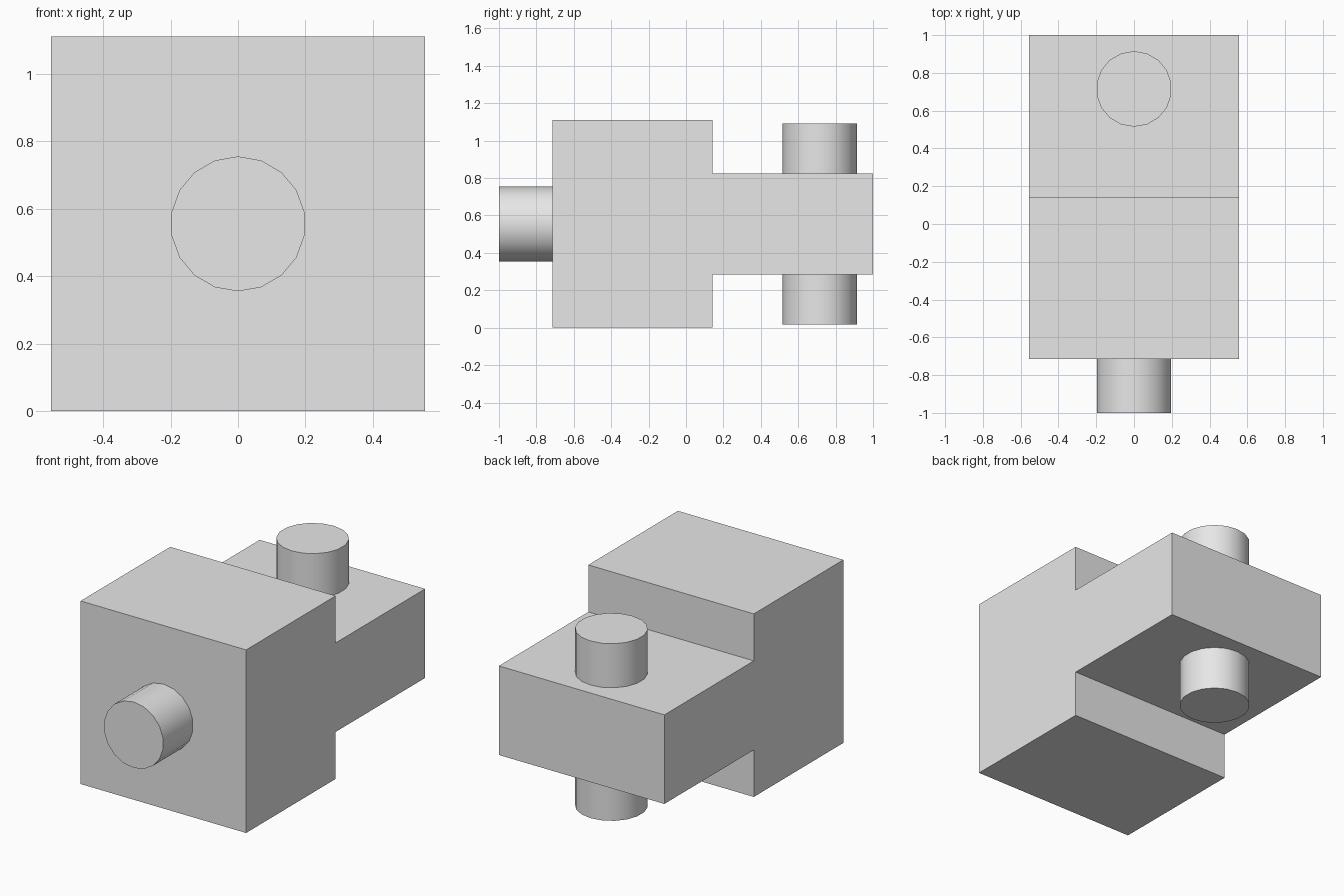
import bpy, bmesh, math

cube = bpy.data.objects.get("Cube")
if cube:
    bpy.data.objects.remove(cube, do_unlink=True)

HALF_WIDTH = 0.555
HEIGHT = 1.11
MID = HEIGHT / 2

grey = bpy.data.materials.new("light grey")
grey.use_nodes = True
grey.diffuse_color = (0.8, 0.8, 0.8, 1)
grey.node_tree.nodes["Principled BSDF"].inputs["Base Color"].default_value = (0.8, 0.8, 0.8, 1)


def extruded_body(name, profile):
    """Extrude a side (y, z) profile across the full width."""
    bm = bmesh.new()
    face = bm.faces.new([bm.verts.new((-HALF_WIDTH, y, z)) for y, z in profile])
    result = bmesh.ops.extrude_face_region(bm, geom=[face])
    moved = [v for v in result["geom"] if isinstance(v, bmesh.types.BMVert)]
    bmesh.ops.translate(bm, verts=moved, vec=(2 * HALF_WIDTH, 0, 0))
    bmesh.ops.recalc_face_normals(bm, faces=bm.faces)
    mesh = bpy.data.meshes.new(name)
    bm.to_mesh(mesh)
    bm.free()
    mesh.materials.append(grey)
    obj = bpy.data.objects.new(name, mesh)
    bpy.context.collection.objects.link(obj)


def peg(name, centre, length, tilt=0):
    """Round peg, upright unless tilted about x."""
    bpy.ops.mesh.primitive_cylinder_add(vertices=18, radius=0.2, depth=length,
                                        location=centre, rotation=(tilt, 0, 0))
    obj = bpy.context.object
    obj.name = name
    obj.data.materials.append(grey)
    bpy.ops.object.shade_smooth_by_angle(angle=math.radians(30))


# Tall front block stepping down to a thinner rear block
upper = [(-0.715, HEIGHT), (0.143, HEIGHT), (0.143, 0.825), (1, 0.825)]
lower = [(y, HEIGHT - z) for y, z in reversed(upper)]
extruded_body("stepped_body", upper + lower)

# Pegs: one forward, one above and one below the rear block
peg("front_peg", (0, -0.8575, MID), 0.285, math.pi / 2)
for side, name in ((1, "top_peg"), (-1, "bottom_peg")):
    peg(name, (0, 0.715, MID + side * 0.4035), 0.267)
